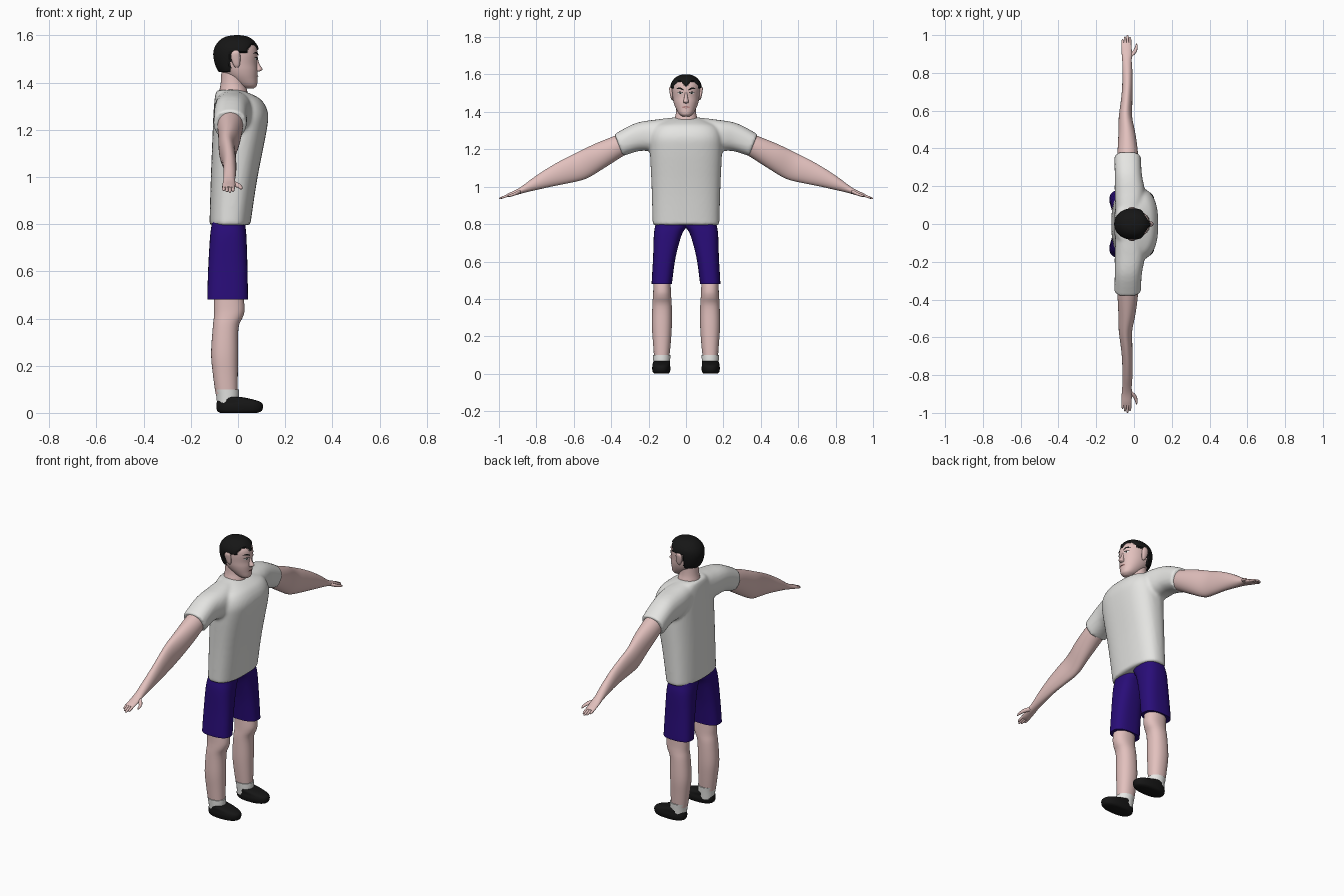
import bpy, bmesh, math
from mathutils import Vector
from mathutils.bvhtree import BVHTree

if "Cube" in bpy.data.objects:
    bpy.data.objects.remove(bpy.data.objects["Cube"])


def material(name, r, g, b):
    m = bpy.data.materials.new(name)
    m.diffuse_color = (r, g, b, 1)
    m.use_nodes = True
    m.node_tree.nodes["Principled BSDF"].inputs["Base Color"].default_value = m.diffuse_color
    return m


SKIN = material("skin", .76, .53, .51)
SHIRT = material("light grey cloth", .78, .78, .76)
NAVY = material("navy cloth", .022, .004, .19)
BLACK = material("black", .008, .008, .008)
WHITE = material("white", .8, .8, .78)
LIPS = material("lip pink", .5, .25, .24)


def flat(z, x0, x1, hy, yc=0):
    """Horizontal ring: depth x0..x1, half width hy."""
    return (Vector(((x0 + x1) / 2, yc, z)), Vector(((x1 - x0) / 2, 0, 0)), Vector((0, hy, 0)))


def upright(y, z, xc, rx, rv, tilt=0.0):
    """Ring across a limb running along y, leaning by tilt."""
    return (Vector((xc, y, z)), Vector((rx, 0, 0)),
            Vector((0, rv * math.sin(tilt), rv * math.cos(tilt))))


def catmull(a, b, c, d, t):
    return .5 * (2 * b + (c - a) * t + (2 * a - 5 * b + 4 * c - d) * t * t
                 + (3 * b - a - 3 * c + d) * t ** 3)


def loft(bm, rings, n=32, power=2.0, steps=4):
    """Smooth skin through rings, capped at both ends."""
    last = len(rings) - 1
    loops = []
    for k in range(last * steps + 1):
        i = min(k // steps, last - 1)
        t = k / steps - i
        near = [rings[min(max(i + o, 0), last)] for o in (-1, 0, 1, 2)]
        c, u, v = [catmull(*[r[j] for r in near], t) for j in range(3)]
        loop = []
        for s in range(n):
            a = 2 * math.pi * s / n
            ca, sa = math.cos(a), math.sin(a)
            loop.append(bm.verts.new(c + u * math.copysign(abs(ca) ** (2 / power), ca)
                                     + v * math.copysign(abs(sa) ** (2 / power), sa)))
        loops.append(loop)
    for p, q in zip(loops, loops[1:]):
        for s in range(n):
            bm.faces.new((p[s], p[(s + 1) % n], q[(s + 1) % n], q[s]))
    bm.faces.new(loops[0])
    bm.faces.new(loops[-1])
    bmesh.ops.recalc_face_normals(bm, faces=bm.faces)


def finish(name, bm, *mats, mirror=False):
    me = bpy.data.meshes.new(name)
    bm.to_mesh(me)
    bm.free()
    ob = bpy.data.objects.new(name, me)
    bpy.context.collection.objects.link(ob)
    for m in mats:
        me.materials.append(m)
    bpy.ops.object.select_all(action='DESELECT')
    ob.select_set(True)
    bpy.context.view_layer.objects.active = ob
    bpy.ops.object.shade_smooth_by_angle(angle=math.radians(50))
    if mirror:
        mod = ob.modifiers.new("mirror", 'MIRROR')
        mod.use_axis = (False, True, False)
    return ob


def part(name, mat, rings, mirror=False, **kw):
    bm = bmesh.new()
    loft(bm, rings, **kw)
    return finish(name, bm, mat, mirror=mirror)


# Shirt: torso and sleeves fused into one skin
bm = bmesh.new()
loft(bm, [flat(.795, -.12, .053, .178), flat(.83, -.12, .057, .179), flat(1.0, -.115, .083, .184),
          flat(1.2, -.107, .122, .193), flat(1.27, -.104, .127, .19), flat(1.32, -.1, .105, .17),
          flat(1.345, -.097, .07, .13), flat(1.368, -.09, .015, .08)], n=48, power=2.5)
for s in (1, -1):
    loft(bm, [upright(s * .05, 1.295, -.03, .065, .077), upright(s * .16, 1.275, -.022, .08, .084),
              upright(s * .26, 1.265, -.03, .072, .075, s * .15),
              upright(s * .36, 1.222, -.034, .07, .063, s * .37)], power=2.4)
shirt = finish("shirt", bm, SHIRT)
fuse = shirt.modifiers.new("fuse", 'REMESH')
fuse.mode = 'VOXEL'
fuse.voxel_size = .009
fuse.use_smooth_shade = True
soft = shirt.modifiers.new("soften", 'SMOOTH')
soft.factor, soft.iterations = .5, 5

# Shorts
part("shorts", NAVY, [flat(.48, -.13, .042, .054, .129), flat(.5, -.13, .042, .055, .128),
                      flat(.62, -.126, .04, .06, .116), flat(.74, -.119, .036, .074, .098),
                      flat(.79, -.113, .032, .085, .08), flat(.83, -.105, .03, .08, .075)],
     mirror=True, power=2.6)

# Legs, socks and shoes
part("legs", SKIN, [flat(.54, -.1, .015, .045, .13), flat(.45, -.102, .028, .047, .128),
                    flat(.41, -.102, .022, .049, .128), flat(.36, -.107, .002, .052, .128),
                    flat(.25, -.114, .0, .053, .129), flat(.16, -.106, -.001, .047, .129),
                    flat(.08, -.095, -.002, .04, .13)], mirror=True, power=2.2)
part("socks", WHITE, [flat(.03, -.088, .0, .042, .13), flat(.07, -.092, .004, .045, .13),
                      flat(.1, -.098, .004, .047, .13)], mirror=True)
part("shoes", BLACK, [flat(.0, -.075, .08, .036, .132), flat(.008, -.088, .1, .045, .132),
                      flat(.028, -.092, .106, .049, .132), flat(.045, -.09, .098, .047, .132),
                      flat(.058, -.088, .06, .046, .131), flat(.068, -.086, .01, .043, .13)],
     mirror=True, power=2.4)

# Arms with palms
TILT = .36
part("arms", SKIN, [upright(*r, TILT) for r in (
    (.30, 1.245, -.033, .05, .053), (.37, 1.212, -.033, .054, .06), (.47, 1.16, -.037, .046, .07),
    (.56, 1.112, -.045, .036, .074), (.64, 1.082, -.04, .031, .065), (.72, 1.052, -.035, .028, .051),
    (.80, 1.018, -.035, .027, .035), (.86, .99, -.037, .025, .021), (.90, .972, -.038, .027, .014),
    (.94, .957, -.04, .027, .011), (.958, .951, -.04, .024, .008))], mirror=True)

# Fingers and thumbs
bm = bmesh.new()
for x, tip in ((-.06, .98), (-.047, .993), (-.034, 1.0), (-.021, .99)):
    loft(bm, [upright(y, .957 - (y - .94) * .35, x, r, r) for y, r in
              ((.935, .007), (.96, .0072), (tip - .008, .0058), (tip, .002))], n=10, steps=3)
loft(bm, [upright(.885, .975, -.025, .014, .01), upright(.905, .966, -.004, .014, .01),
          upright(.925, .958, .009, .009, .008), upright(.945, .952, .013, .006, .006),
          upright(.955, .949, .013, .002, .002)], n=10, steps=3)
finish("fingers", bm, SKIN, mirror=True)

# Neck
part("neck", SKIN, [flat(1.3, -.09, .045, .075), flat(1.36, -.08, .04, .062),
                    flat(1.4, -.073, .03, .053), flat(1.46, -.07, .03, .052)])

# Head, with hair raised and coloured above the hairline
bm = bmesh.new()
loft(bm, [flat(1.374, .03, .065, .016), flat(1.388, .0, .08, .036), flat(1.42, -.045, .082, .055),
          flat(1.45, -.075, .083, .066), flat(1.48, -.09, .081, .071), flat(1.52, -.097, .083, .075),
          flat(1.55, -.09, .077, .072), flat(1.575, -.07, .058, .054), flat(1.588, -.045, .035, .033),
          flat(1.593, -.012, .005, .008)], n=80, steps=6, power=2.1)
face_tree = BVHTree.FromBMesh(bm)


def is_hair(p):
    if p.x < -.03:
        return p.z > 1.445
    if p.x < .04:
        return p.z > 1.528
    return p.z > 1.558 - .026 * max(0, 1 - abs(p.y) / .025) - .02 * max(0, abs(p.y) - .045) / .02


bm.normal_update()
for f in bm.faces:
    f.material_index = int(is_hair(f.calc_center_median()))
for v in bm.verts:
    if all(f.material_index for f in v.link_faces):
        v.co += v.normal * .008
finish("head_and_hair", bm, SKIN, BLACK)

# Nose and ears
part("nose", SKIN, [flat(1.512, .07, .082, .005), flat(1.48, .07, .09, .009),
                    flat(1.458, .07, .104, .014), flat(1.45, .07, .098, .014),
                    flat(1.446, .07, .086, .008)], n=16)
part("ears", SKIN, [flat(1.463, -.01, .0, .004, .071), flat(1.475, -.02, .008, .007, .075),
                    flat(1.505, -.03, .01, .009, .079), flat(1.525, -.028, .008, .008, .082),
                    flat(1.535, -.018, .0, .003, .083)], n=16, mirror=True)


def plate(name, mat, outline, lift, mirror=True):
    """Thin face detail laid on the head; outline in (y, z)."""
    bm = bmesh.new()
    verts = []
    for y, z in outline:
        hit = face_tree.ray_cast(Vector((1, y, z)), Vector((-1, 0, 0)))[0]
        verts.append(bm.verts.new((hit.x + lift, y, z)))
    f = bm.faces.new(verts)
    f.normal_update()
    if f.normal.x < 0:
        f.normal_flip()
    finish(name, bm, mat, mirror=mirror)


def oval(yc, zc, ry, rz, n=12):
    return [(yc + ry * math.cos(2 * math.pi * i / n), zc + rz * math.sin(2 * math.pi * i / n))
            for i in range(n)]


# Eyes, brows and mouth
plate("eye_whites", WHITE, oval(.031, 1.5, .013, .005), .003)
plate("irises", BLACK, oval(.03, 1.5, .005, .005), .0045)
plate("eyelids", BLACK, [(.016, 1.501), (.03, 1.505), (.046, 1.503), (.046, 1.506),
                         (.03, 1.509), (.016, 1.504)], .004)
plate("eyebrows", BLACK, [(.013, 1.514), (.032, 1.522), (.053, 1.523), (.04, 1.53),
                          (.027, 1.529), (.013, 1.521)], .004)
plate("mouth", LIPS, oval(0, 1.425, .022, .006), .003, mirror=False)
plate("mouth_line", BLACK, oval(0, 1.426, .021, .0009), .0045, mirror=False)
